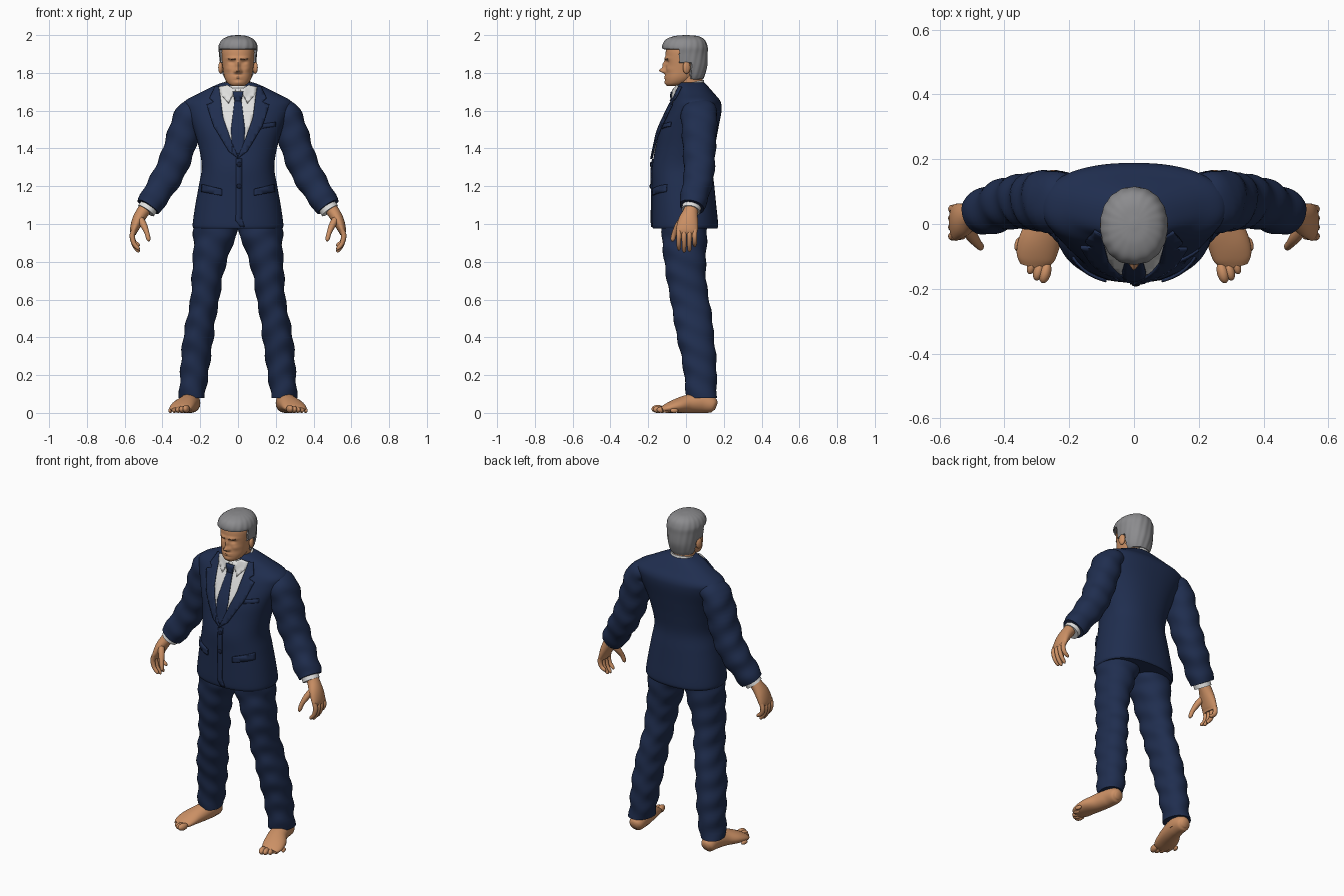
import bpy, bmesh, math
from mathutils import Vector, Matrix
from mathutils.bvhtree import BVHTree

cube = bpy.data.objects.get("Cube")
if cube:
    bpy.data.objects.remove(cube, do_unlink=True)

X, Y, Z = Vector((1, 0, 0)), Vector((0, 1, 0)), Vector((0, 0, 1))
SIDES = (("left_", 1), ("right_", -1))


def material(name, r, g, b):
    mat = bpy.data.materials.new(name)
    mat.use_nodes = True
    mat.diffuse_color = (r, g, b, 1)
    shader = next(n for n in mat.node_tree.nodes if n.type == 'BSDF_PRINCIPLED')
    shader.inputs["Base Color"].default_value = (r, g, b, 1)
    shader.inputs["Roughness"].default_value = 0.8
    return mat


NAVY = material("suit_navy", .014, .027, .078)
DARK = material("button_dark_navy", .007, .012, .035)
SKIN = material("skin_tan", .60, .28, .13)
BROW = material("brow_brown", .22, .11, .06)
GREY = material("hair_grey", .26, .26, .27)
WHITE = material("shirt_white", .75, .75, .74)


def finish(name, bm, mat, angle=50):
    bmesh.ops.recalc_face_normals(bm, faces=bm.faces)
    mesh = bpy.data.meshes.new(name)
    bm.to_mesh(mesh)
    bm.free()
    mesh.materials.append(mat)
    mesh.shade_smooth()
    mesh.set_sharp_from_angle(angle=math.radians(angle))
    obj = bpy.data.objects.new(name, mesh)
    bpy.context.collection.objects.link(obj)
    return obj


def spline(rings, steps):
    p = [Vector(r) for r in rings]
    p = [p[0] * 2 - p[1]] + p + [p[-1] * 2 - p[-2]]
    out = []
    for i in range(1, len(p) - 2):
        a, b, c, d = p[i - 1:i + 3]
        for k in range(steps):
            t = k / steps
            out.append(b + (c - a) * (t / 2) + (a * 2 - b * 5 + c * 4 - d) * (t * t / 2)
                       + (b * 3 - a - c * 3 + d) * (t ** 3 / 2))
    return out + [p[-2]]


def loft(name, rings, mat, n=32, steps=6, power=2.0, hint=Y, axis=None, shape=None, s=1):
    """Skin rounded sections (x, y, z, half width, half depth) along a path."""
    path = spline(rings, steps)
    bm = bmesh.new()
    loops = []
    for i, ring in enumerate(path):
        ahead, behind = path[min(i + 1, len(path) - 1)], path[max(i - 1, 0)]
        t = axis or (Vector(ahead[:3]) - Vector(behind[:3])).normalized()
        u = hint.cross(t).normalized()
        v = t.cross(u)
        loop = []
        for k in range(n):
            c, d = math.cos(math.tau * k / n), math.sin(math.tau * k / n)
            c = math.copysign(abs(c) ** (2 / power), c)
            d = math.copysign(abs(d) ** (2 / power), d)
            co = Vector(ring[:3]) + u * c * max(ring[3], .002) + v * d * max(ring[4], .002)
            if shape:
                shape(co)
            co.x *= s
            loop.append(bm.verts.new(co))
        loops.append(loop)
    for a, b in zip(loops, loops[1:]):
        for k in range(n):
            bm.faces.new((a[k], a[(k + 1) % n], b[(k + 1) % n], b[k]))
    bm.faces.new(loops[0])
    bm.faces.new(loops[-1])
    return finish(name, bm, mat)


def ball(name, loc, size, mat, turn=0):
    bm = bmesh.new()
    place = Matrix.Translation(loc) @ Matrix.Rotation(turn, 4, 'Z') @ Matrix.Diagonal((*size, 1))
    bmesh.ops.create_uvsphere(bm, u_segments=20, v_segments=12, radius=1, matrix=place)
    return finish(name, bm, mat)


def surface(*objs):
    verts, polys = [], []
    for o in objs:
        start = len(verts)
        verts += [v.co.copy() for v in o.data.vertices]
        polys += [[start + i for i in p.vertices] for p in o.data.polygons]
    return BVHTree.FromPolygons(verts, polys)


def plate(name, outline, mat, target, lift=.004, s=1, thick=.007):
    """Thin panel: an (x, z) outline laid on the front of a surface."""
    bm = bmesh.new()
    bm.faces.new([bm.verts.new((x * s, 0, z)) for x, z in outline])
    for axis, low, count in ((X, -.24, 25), (Z, .96, 42)):
        for i in range(count):
            bmesh.ops.bisect_plane(bm, geom=bm.verts[:] + bm.edges[:] + bm.faces[:],
                                   plane_co=axis * (low + .02 * i), plane_no=axis)
    bmesh.ops.triangulate(bm, faces=bm.faces)
    for v in bm.verts:
        hit = target.ray_cast(v.co - Y, Y)[0] or target.find_nearest(v.co)[0]
        v.co.y = hit.y - lift
    obj = finish(name, bm, mat)
    mod = obj.modifiers.new("thickness", 'SOLIDIFY')
    mod.thickness, mod.offset = thick, 0
    return obj


# Jacket body
jacket = loft("jacket_body", [
    (0, -.005, .975, .235, .17), (0, -.005, 1, .24, .175), (0, -.01, 1.1, .226, .17),
    (0, -.015, 1.2, .208, .165), (0, -.02, 1.3, .192, .16), (0, -.005, 1.4, .206, .157),
    (0, .015, 1.5, .235, .155), (0, .046, 1.6, .275, .142), (0, .056, 1.65, .28, .126),
    (0, .05, 1.69, .21, .1), (0, .035, 1.73, .13, .08), (0, .03, 1.75, .08, .065)],
    NAVY, n=64, power=2.3, axis=Z)


# Sleeves and trouser legs, with soft cloth folds
def folds(co):
    co.x += .004 * math.sin(55 * co.z + 25 * co.y)
    co.y += .003 * math.sin(48 * co.z - 30 * co.x)


for side, s in SIDES:
    loft(side + "sleeve", [
        (.18, .07, 1.62, .05, .07), (.25, .07, 1.585, .075, .095), (.285, .07, 1.49, .083, .092),
        (.325, .07, 1.36, .082, .085), (.37, .068, 1.26, .08, .08), (.425, .05, 1.17, .074, .075),
        (.475, .03, 1.09, .067, .067)], NAVY, shape=folds, s=s, power=2.2)
    loft(side + "shirt_cuff", [(.46, .035, 1.11, .05, .05), (.487, .025, 1.07, .05, .05)],
         WHITE, s=s)
    loft(side + "trouser_leg", [
        (.245, .083, .08, .068, .08), (.232, .076, .2, .074, .086), (.222, .067, .3, .078, .092),
        (.21, .05, .4, .08, .098), (.195, .037, .5, .076, .102), (.175, .02, .6, .076, .102),
        (.165, .003, .7, .08, .104), (.15, -.005, .8, .09, .11), (.13, -.008, .9, .105, .118),
        (.12, -.008, .95, .117, .12), (.115, -.008, 1, .118, .12)],
        NAVY, shape=folds, axis=Z, s=s, power=2.15)

# Bare feet
for side, s in SIDES:
    loft(side + "ankle", [(.247, .085, .03, .045, .05), (.246, .085, .09, .042, .05),
                          (.244, .08, .15, .045, .05)], SKIN, axis=Z, s=s)
    loft(side + "foot", [
        (.245, .16, .035, .02, .02), (.246, .14, .042, .042, .042), (.25, .08, .055, .05, .055),
        (.266, .01, .048, .055, .048), (.29, -.05, .037, .064, .037),
        (.304, -.1, .025, .06, .025), (.31, -.13, .017, .042, .014)], SKIN, hint=Z, s=s)
    for i in range(5):
        size = .021 - .0022 * i
        ball(f"{side}toe_{i + 1}", (s * (.274 + .021 * i), -.15 + .0055 * i * i, size),
             (size * .85, .034 - .003 * i, size), SKIN, turn=s * .25)

# Hands with curled fingers
for side, s in SIDES:
    loft(side + "palm", [
        (.47, .03, 1.11, .033, .036), (.5, .025, 1.07, .034, .038), (.53, .012, 1.02, .031, .052),
        (.55, .005, .97, .022, .057), (.553, .003, .945, .013, .05)], SKIN, s=s)
    for i, name in enumerate(("index", "middle", "ring", "little")):
        y = -.038 + .028 * i
        tip = (.862, .85, .854, .88)[i]
        loft(f"{side}{name}_finger", [
            (.552, y, .97, .013, .014), (.56, y, .935, .014, .0135),
            (.55, y, (tip + .93) / 2, .012, .012), (.53, y, tip + .01, .01, .01),
            (.524, y, tip, .004, .004)], SKIN, n=14, steps=4, s=s)
    loft(side + "thumb", [
        (.525, -.005, 1.04, .018, .02), (.5, -.038, .995, .018, .019),
        (.483, -.06, .955, .013, .014), (.474, -.07, .92, .011, .012),
        (.473, -.073, .908, .004, .004)], SKIN, n=14, steps=4, s=s)

# Neck and sculpted head
loft("neck", [(0, .03, 1.66, .068, .07), (0, .022, 1.74, .064, .066), (0, .015, 1.8, .066, .07)],
     SKIN, axis=Z)
FACE = {"nose": (0, 1.812, .014, .013, .034), "bridge": (0, 1.84, .01, .022, .018),
        "nostril": (.014, 1.806, .008, .008, .01), "brow": (.03, 1.877, .028, .008, .008),
        "eye": (.033, 1.857, .016, .01, -.01), "cheek": (.05, 1.82, .02, .015, .006),
        "lips": (0, 1.776, .024, .008, .008), "mouth": (0, 1.776, .026, .002, -.005),
        "chin": (0, 1.748, .022, .012, .006)}


def sculpt(co):
    if co.y < -.03:
        x, z = abs(co.x), co.z
        co.y -= sum(h * math.exp(-((x - cx) / w) ** 2 - ((z - cz) / t) ** 2)
                    for cx, cz, w, t, h in FACE.values())


head = loft("head", [
    (0, -.07, 1.73, .03, .03), (0, -.05, 1.745, .054, .057), (0, -.03, 1.775, .071, .08),
    (0, -.012, 1.82, .08, .094), (0, -.005, 1.87, .086, .104), (0, 0, 1.92, .088, .106),
    (0, 0, 1.96, .07, .09), (0, 0, 1.985, .03, .04)],
    SKIN, n=96, steps=9, power=2.2, axis=Z, shape=sculpt)
head_surface = surface(head)
for side, s in SIDES:
    ball(side + "ear", (s * .091, .003, 1.828), (.013, .021, .033), SKIN, turn=s * .3)
    plate(side + "eyebrow", [(.014, 1.868), (.05, 1.872), (.052, 1.877), (.014, 1.875)],
          BROW, head_surface, lift=.001, s=s, thick=.003)


# Swept hair: tucked inside the head below the hairline
def hairline(co):
    line = 1.765 if co.y > .025 else 1.85 if co.y > -.04 else 1.925
    around = math.atan2(co.x, co.y)
    grow = 1 + .01 * math.sin(18 * around + 30 * co.z) if co.z > line else .75
    co.x *= grow
    co.y *= grow


loft("hair", [
    (0, .03, 1.755, .06, .055), (0, .02, 1.79, .08, .08), (0, .008, 1.84, .093, .105),
    (0, 0, 1.9, .1, .114), (0, -.006, 1.94, .103, .119), (0, -.005, 1.975, .085, .103),
    (0, 0, 1.994, .05, .065), (0, 0, 2, .01, .012)],
    GREY, n=96, steps=8, power=2.15, axis=Z, shape=hairline)


# Shirt collar, shirt front and tie
def slope(co):
    co.z += .2 * (co.y - .02)


collar = loft("collar_band", [(0, .014, 1.685, .1, .085), (0, .018, 1.72, .088, .08),
                              (0, .021, 1.748, .074, .073)], WHITE, n=48, axis=Z, shape=slope)
chest = surface(jacket, collar)
plate("shirt_front", [(-.1, 1.72), (-.085, 1.58), (-.04, 1.44), (0, 1.37), (.04, 1.44),
                      (.085, 1.58), (.1, 1.72)], WHITE, chest, lift=.003)
plate("tie_blade", [(-.017, 1.665), (-.037, 1.5), (-.03, 1.37), (.03, 1.37), (.037, 1.5),
                    (.017, 1.665)], NAVY, chest, lift=.009)
plate("tie_knot", [(-.027, 1.7), (-.018, 1.65), (.018, 1.65), (.027, 1.7)],
      NAVY, chest, lift=.013, thick=.009)
for side, s in SIDES:
    plate(side + "collar_wing", [(.012, 1.71), (.055, 1.735), (.1, 1.725), (.095, 1.69),
                                 (.05, 1.64)], WHITE, chest, lift=.01, s=s)

# Lapels, pockets, front edge and buttons
body = surface(jacket)
for side, s in SIDES:
    plate(side + "lapel", [
        (-.004, 1.345), (.035, 1.44), (.078, 1.56), (.09, 1.65), (.1, 1.725), (.122, 1.725),
        (.15, 1.665), (.128, 1.645), (.165, 1.63), (.13, 1.52), (.05, 1.385)],
        NAVY, body, lift=.01 + .002 * s, s=s, thick=.009)
    plate(side + "pocket_flap", [(.085, 1.15), (.085, 1.185), (.188, 1.21), (.192, 1.17)],
          NAVY, body, lift=.005, s=s, thick=.009)
plate("breast_pocket", [(.12, 1.505), (.12, 1.528), (.2, 1.54), (.2, 1.517)], NAVY, body)
plate("front_edge", [(-.01, 1.345), (-.012, 1.02), (.012, .985), (.035, .985), (.02, 1.03),
                     (.02, 1.345)], NAVY, body, lift=.003)
for name, z in (("upper", 1.315), ("lower", 1.2)):
    ball(name + "_button", (.006, body.ray_cast(Vector((.006, -1, z)), Y)[0].y - .007, z),
         (.013, .006, .013), DARK)
